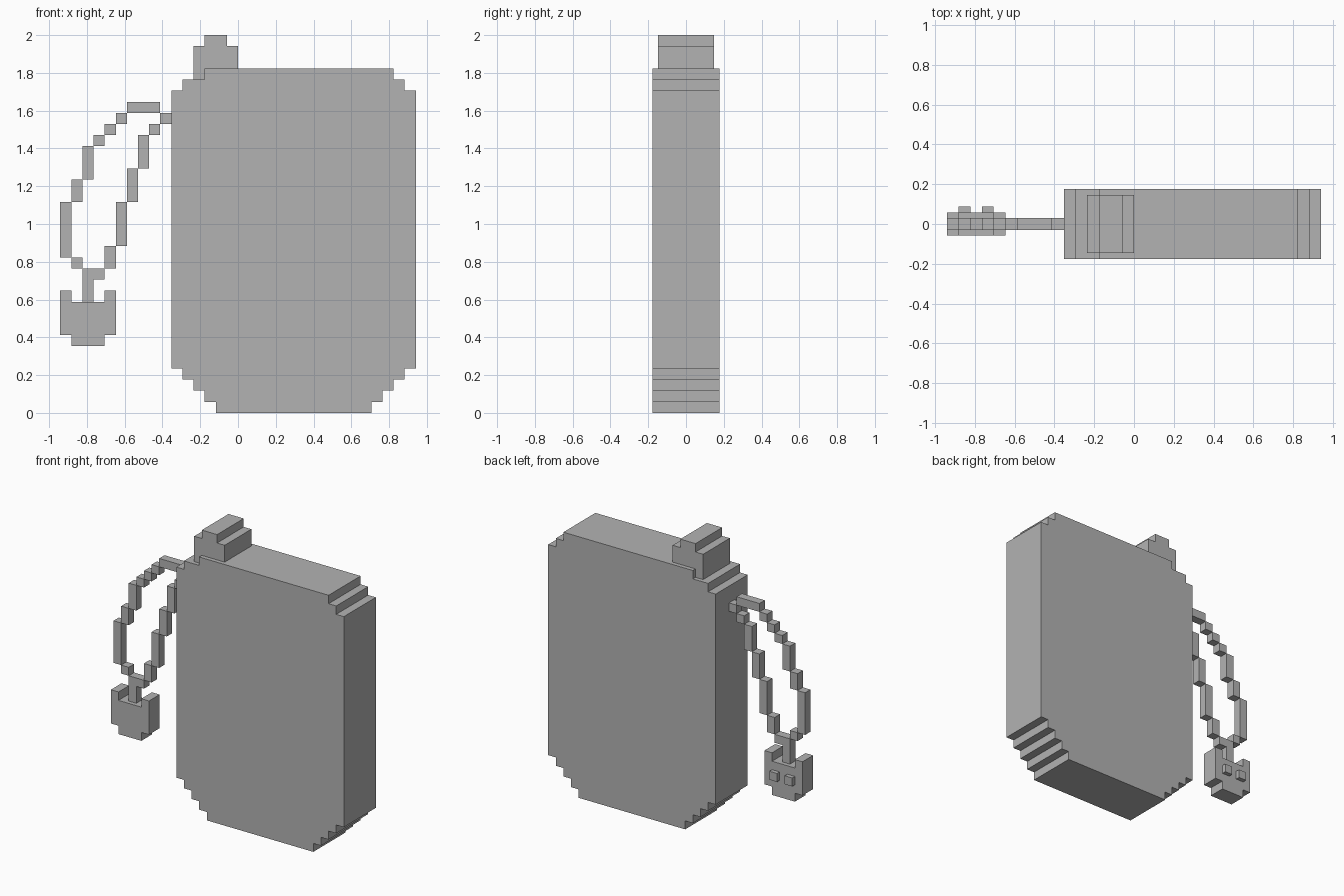
import bpy
import bmesh

U = 1 / 17  # one grid step

cube = bpy.data.objects.get("Cube")
if cube:
    bpy.data.objects.remove(cube, do_unlink=True)

grey = bpy.data.materials.new("plain grey")
grey.use_nodes = True
grey.diffuse_color = (0.45, 0.45, 0.45, 1)
grey.node_tree.nodes["Principled BSDF"].inputs["Base Color"].default_value = grey.diffuse_color


def add_prism(bm, outline, y0, y1):
    """Extrude an (x, z) outline from y0 to y1, in grid steps."""
    face = bm.faces.new([bm.verts.new((x * U, y0 * U, z * U)) for x, z in outline])
    side = bmesh.ops.extrude_face_region(bm, geom=[face])["geom"]
    for v in side:
        if isinstance(v, bmesh.types.BMVert):
            v.co.y = y1 * U


def make_part(name, outlines, y0, y1):
    bm = bmesh.new()
    for outline in outlines:
        add_prism(bm, outline, y0, y1)
    bmesh.ops.recalc_face_normals(bm, faces=bm.faces)
    mesh = bpy.data.meshes.new(name)
    bm.to_mesh(mesh)
    bm.free()
    mesh.materials.append(grey)
    obj = bpy.data.objects.new(name, mesh)
    bpy.context.collection.objects.link(obj)
    return obj


def box(x0, x1, z0, z1):
    return [(x0, z0), (x1, z0), (x1, z1), (x0, z1)]


def stepped(rows):
    """Outline of stacked rows (x0, x1, z0, z1), listed bottom to top."""
    right = [(x1, z) for _, x1, z0, z1 in rows for z in (z0, z1)]
    left = [(x0, z) for x0, _, z0, z1 in reversed(rows) for z in (z1, z0)]
    return right + left


# Flat body with stepped corners
rows = [(-2 - i, 12 + i, i, i + 1) for i in range(4)]
rows += [(-6, 16, 4, 29), (-5, 15, 29, 30), (-3, 14, 30, 31)]
make_part("body", [stepped(rows)], -3, 3)

# Cap on the top corner
make_part("cap", [stepped([(-4, 0, 30, 33), (-3, -1, 33, 34)])], -2.5, 2.5)

# Strap loop: left edge of each one-step-wide link, with its height range
links = [(-7, 26, 27), (-8, 25, 26), (-9, 22, 25), (-10, 19, 22), (-11, 15, 19),
         (-12, 13, 15), (-15, 13, 14), (-16, 14, 19), (-15, 19, 21), (-14, 21, 24),
         (-13, 24, 25), (-12, 25, 26), (-11, 26, 27)]
loop = [box(x, x + 1, z0, z1) for x, z0, z1 in links]
loop.append(box(-10, -7, 27, 28))
make_part("strap_loop", loop, -0.5, 0.5)

# Knot that hangs the charm from the loop
make_part("strap_knot", [stepped([(-14, -13, 10, 12), (-14, -12, 12, 13)])], -0.5, 0.5)

# Charm head with two ears
head = stepped([(-15, -12, 6, 7), (-16, -11, 7, 11)])
notch = [(-12, 11), (-12, 10), (-15, 10), (-15, 11)]
make_part("charm_head", [head[:4] + notch + head[4:]], -1, 1)

# Eyes on the back of the charm
for name, x in (("right_eye", -15), ("left_eye", -13)):
    make_part(name, [box(x, x + 1, 8, 9)], 1, 1.5)
